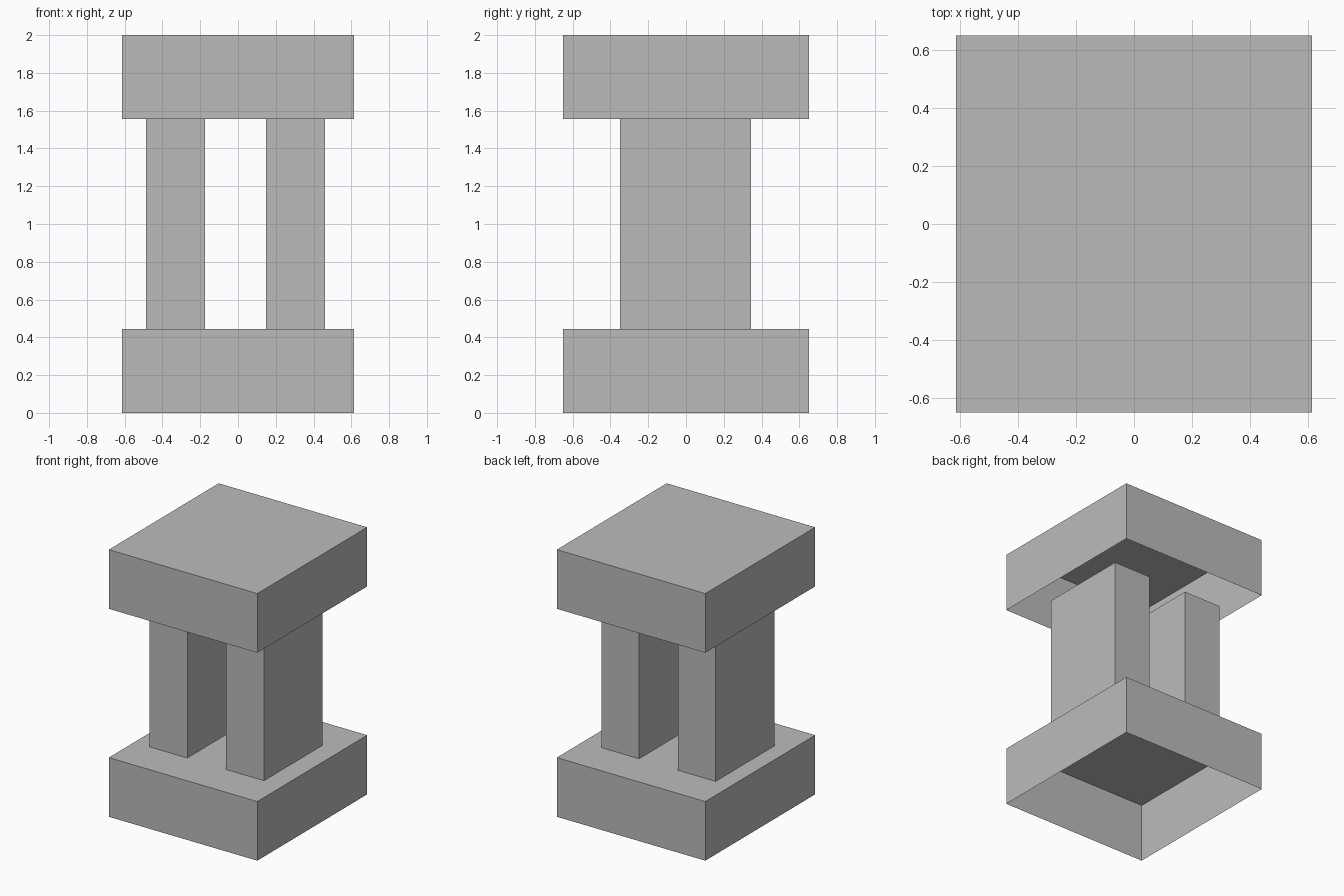
import bpy
import bmesh
from mathutils import Vector

default = bpy.data.objects.get("Cube")
if default:
    bpy.data.objects.remove(default, do_unlink=True)

# Single stone colour
grey = bpy.data.materials.new("stone grey")
grey.use_nodes = True
colour = (0.5, 0.5, 0.5, 1)
grey.diffuse_color = colour
grey.node_tree.nodes["Principled BSDF"].inputs["Base Color"].default_value = colour


def open_box(name, low, high):
    """Flat-sided box between two corners, left open underneath."""
    low, high = Vector(low), Vector(high)
    bm = bmesh.new()
    bmesh.ops.create_cube(bm, size=1)
    bmesh.ops.scale(bm, vec=high - low, verts=bm.verts)
    bmesh.ops.translate(bm, vec=(low + high) / 2, verts=bm.verts)
    bm.normal_update()
    bottom = [f for f in bm.faces if f.normal.z < -0.5]
    bmesh.ops.delete(bm, geom=bottom, context='FACES_ONLY')
    mesh = bpy.data.meshes.new(name)
    bm.to_mesh(mesh)
    bm.free()
    mesh.materials.append(grey)
    obj = bpy.data.objects.new(name, mesh)
    bpy.context.collection.objects.link(obj)
    return obj


HALF_X, HALF_Y = 0.615, 0.65
BASE_TOP, CAP_BOTTOM, HEIGHT = 0.443, 1.557, 2.0

# Hollow base and cap slabs
for name, z0, z1 in (("base_slab", 0, BASE_TOP), ("cap_slab", CAP_BOTTOM, HEIGHT)):
    open_box(name, (-HALF_X, -HALF_Y, z0), (HALF_X, HALF_Y, z1))

# Pair of posts between the slabs
for name, x0, x1 in (("right_post", -0.487, -0.175), ("left_post", 0.147, 0.46)):
    open_box(name, (x0, -0.35, BASE_TOP), (x1, 0.345, CAP_BOTTOM))
